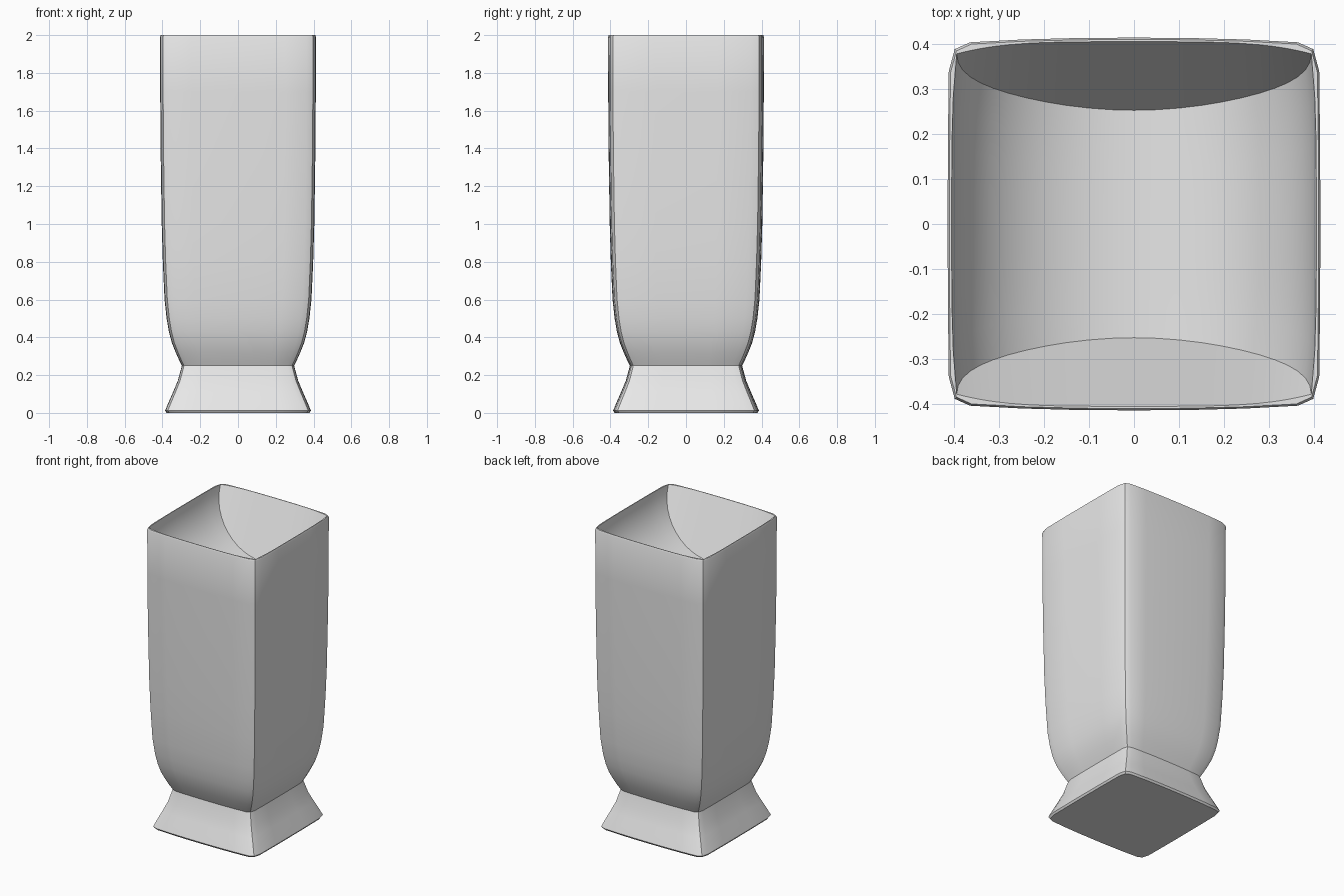
import bpy, bmesh, math

cube = bpy.data.objects.get("Cube")
if cube:
    bpy.data.objects.remove(cube, do_unlink=True)

# One plain grey
grey = bpy.data.materials.new("light grey")
grey.use_nodes = True
grey.diffuse_color = (0.8, 0.8, 0.8, 1)
grey.node_tree.nodes["Principled BSDF"].inputs["Base Color"].default_value = (0.8, 0.8, 0.8, 1)

# Outer profile: (height, half width)
PROFILE = [(0, .378), (.012, .386), (.06, .366), (.11, .344), (.17, .319), (.25, .297),
           (.28, .312), (.32, .330), (.37, .350), (.43, .366), (.5, .378), (.6, .389),
           (.8, .398), (1, .404), (1.4, .410), (1.7, .412), (1.99, .413), (2, .409)]

COLS, ROWS = 24, 8          # cavity resolution across x and y
CAV_X, CAV_DEPTH = .393, .36


def section():
    """Unit square outline with slightly bowed sides and clipped corners."""
    quarter = [(1, 0), (.999, .4), (.994, .82), (.962, .938),
               (.88, .975), (.6, .99), (.3, .998)]
    q2 = [(0, 1)] + [(-x, y) for x, y in reversed(quarter[1:])]
    half = quarter + q2
    return half + [(-x, -y) for x, y in half]


bm = bmesh.new()

# Outer shell: sections lofted up the profile, with a flat underside
rings = [[bm.verts.new((x * r, y * r, z)) for x, y in section()] for z, r in PROFILE]
n = len(rings[0])
for low, high in zip(rings, rings[1:]):
    for i in range(n):
        j = (i + 1) % n
        bm.faces.new((low[i], low[j], high[j], high[i]))
bm.faces.new(list(reversed(rings[0])))

# Cavity: a trough curved in x, closed by two leaning end walls
columns, rims = [], {1: [], -1: []}
for c in range(COLS + 1):
    u = -math.cos(math.pi * c / COLS)
    drop = CAV_DEPTH * math.sqrt(max(0, 1 - u * u))
    rim_y = .377 + .027 * (1 - u ** 4)
    floor_y = rim_y - .152 * drop / CAV_DEPTH
    col = []
    for r in range(ROWS + 1):
        v = -1 + 2 * r / ROWS
        x = u * (CAV_X + .011 * (1 - v ** 4))
        col.append(bm.verts.new((x, v * floor_y, 2 - drop)))
    columns.append(col)
    for s in (1, -1):
        end = col[-1] if s > 0 else col[0]
        if c in (0, COLS):
            rims[s].append(end)
        else:
            rims[s].append(bm.verts.new((u * CAV_X, s * rim_y, 2)))

for a, b in zip(columns, columns[1:]):
    for r in range(ROWS):
        bm.faces.new((a[r], b[r], b[r + 1], a[r + 1]))
for s, edge in ((1, -1), (-1, 0)):
    for c in range(COLS):
        quad = [columns[c][edge], columns[c + 1][edge], rims[s][c + 1], rims[s][c]]
        bm.faces.new(list(dict.fromkeys(quad)))

# Thin lip joining the shell to the cavity
open_edges = [e for e in bm.edges if e.is_boundary]
bmesh.ops.bridge_loops(bm, edges=open_edges)
bmesh.ops.recalc_face_normals(bm, faces=bm.faces)

mesh = bpy.data.meshes.new("vase")
bm.to_mesh(mesh)
bm.free()
mesh.materials.append(grey)
vase = bpy.data.objects.new("vase", mesh)
bpy.context.collection.objects.link(vase)

# Smooth sides, crisp corners and lip
bpy.ops.object.select_all(action='DESELECT')
vase.select_set(True)
bpy.context.view_layer.objects.active = vase
bpy.ops.object.shade_smooth_by_angle(angle=math.radians(30))
